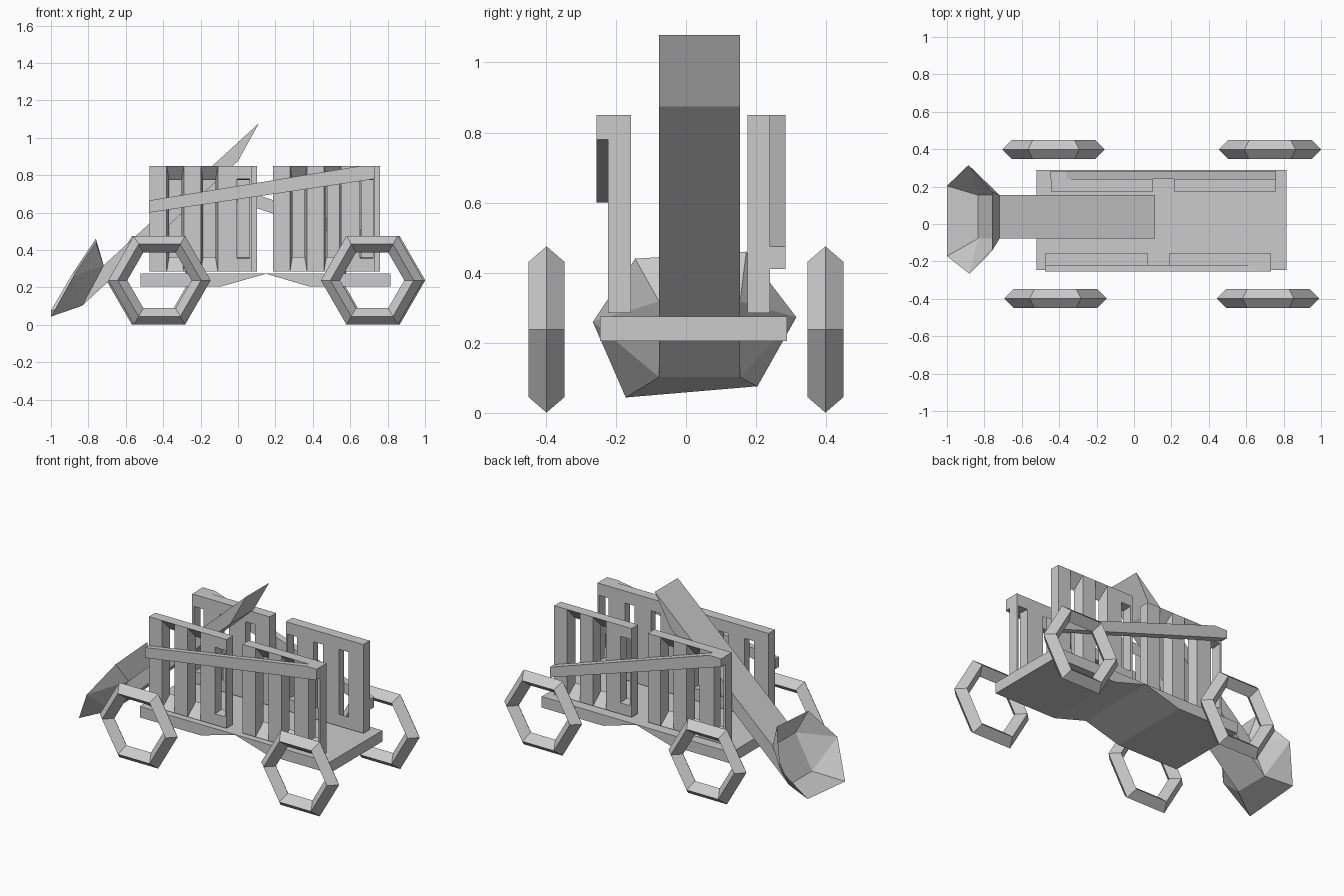
import bpy, bmesh, math
from mathutils import Vector

if "Cube" in bpy.data.objects:
    bpy.data.objects.remove(bpy.data.objects["Cube"])

grey = bpy.data.materials.new("plain_grey")
grey.diffuse_color = (0.6, 0.6, 0.6, 1)
grey.use_nodes = True
grey.node_tree.nodes["Principled BSDF"].inputs["Base Color"].default_value = grey.diffuse_color


def make(name, verts, faces, fix=True):
    me = bpy.data.meshes.new(name)
    me.from_pydata([tuple(v) for v in verts], [], faces)
    bm = bmesh.new()
    bm.from_mesh(me)
    if fix:
        bmesh.ops.remove_doubles(bm, verts=bm.verts, dist=1e-5)
        bmesh.ops.recalc_face_normals(bm, faces=bm.faces)
    bm.to_mesh(me)
    bm.free()
    me.materials.append(grey)
    ob = bpy.data.objects.new(name, me)
    bpy.context.collection.objects.link(ob)
    return ob


def prism(name, profile, y0, y1):
    """Side profile (x, z) extruded along y."""
    n = len(profile)
    verts = [(x, y, z) for y in (y0, y1) for x, z in profile]
    faces = [tuple(range(n)), tuple(range(n, 2 * n))]
    faces += [(i, (i + 1) % n, n + (i + 1) % n, n + i) for i in range(n)]
    return make(name, verts, faces)


def wheel(name, x, y):
    """Six-sided ring with a diamond cross-section."""
    R, r, z, n = 0.223, 0.051, 0.238, 6
    verts, faces = [], []
    for i in range(n):
        a = math.tau * i / n
        for dr, dy in ((r, 0), (0, r), (-r, 0), (0, -r)):
            verts.append((x + (R + dr) * math.cos(a), y + dy,
                          z + (R + dr) * math.sin(a)))
    for i in range(n):
        j = (i + 1) % n
        for k in range(4):
            m = (k + 1) % 4
            faces.append((4 * i + k, 4 * j + k, 4 * j + m, 4 * i + m))
    return make(name, verts, faces)


def fence(name, x_start, y_out, direction):
    """Panel of six columns; every second one is an opening.
    direction = 1 runs along +x facing -y, -1 is turned half round."""
    pitch, depth, z0, z1 = 0.091, 0.065, 0.285, 0.85
    verts, faces = [], []

    def quad(*pts):
        b = len(verts)
        verts.extend((x_start + direction * u, y_out + direction * v, w)
                     for u, v, w in pts)
        faces.append((b, b + 1, b + 2, b + 3))

    def rect(c, v, s):
        mid, h = (c + 0.5) * pitch, pitch / 2 * s
        zm, k = (z0 + z1) / 2, (z1 - z0) / 2 * s
        return [(mid - h, v, zm - k), (mid + h, v, zm - k),
                (mid + h, v, zm + k), (mid - h, v, zm + k)]

    def bridge(a, b):
        for i in range(4):
            j = (i + 1) % 4
            quad(a[i], a[j], b[j], b[i])

    for c in range(6):
        front, back = rect(c, 0, 1), rect(c, depth, 1)
        quad(front[0], front[1], back[1], back[0])
        quad(front[3], front[2], back[2], back[3])
        if c % 2 == 0:                      # solid slat
            quad(*front)
            quad(*back)
        else:
            hole_b = rect(c, depth, 0.73)
            bridge(back, hole_b)
            if c == 5:                      # straight framed slot
                hole_f = rect(c, 0, 0.75)
                bridge(front, hole_f)
                bridge(hole_f, hole_b)
            else:                           # flared opening
                bridge(front, hole_b)
    first, last = (rect(0, 0, 1), rect(0, depth, 1)), (rect(5, 0, 1), rect(5, depth, 1))
    quad(first[0][0], first[0][3], first[1][3], first[1][0])
    quad(last[0][1], last[0][2], last[1][2], last[1][1])
    return make(name, verts, faces)


# Wheels
for name, x, y in (("front_wheel_near", -0.42, -0.398), ("rear_wheel_near", 0.717, -0.398),
                   ("front_wheel_far", -0.43, 0.398), ("rear_wheel_far", 0.727, 0.398)):
    wheel(name, x, y)

# Deck with a shallow groove underneath
prism("deck", [(-0.52, 0.205), (-0.09, 0.205), (0.15, 0.273), (0.38, 0.205),
               (0.815, 0.205), (0.815, 0.275), (-0.52, 0.275)], -0.245, 0.288)

# Side fences
fence("near_fence_front", -0.472, -0.222, 1)
fence("near_fence_rear", 0.187, -0.222, 1)
fence("far_fence_front", 0.101, 0.24, -1)
fence("far_fence_rear", 0.76, 0.24, -1)

# Slanted rails outside the fences
prism("near_rail", [(-0.475, 0.60), (0.732, 0.78), (0.732, 0.85), (0.66, 0.85),
                    (-0.475, 0.665)], -0.255, -0.222)
prism("far_rail", [(0.76, 0.41), (0.76, 0.475), (-0.36, 0.85), (-0.447, 0.85),
                   (-0.447, 0.80)], 0.24, 0.284)

# Loader arm
prism("arm", [(0.112, 1.078), (0.0, 0.875), (-0.833, 0.102), (-0.718, 0.318)],
      -0.077, 0.154)

# Bucket: six-sided rim joined to the arm end
rim = [(-0.76, 0.172, 0.46), (-0.76, -0.145, 0.44), (-0.88, -0.266, 0.26),
       (-1.0, -0.172, 0.044), (-1.0, 0.204, 0.076), (-0.885, 0.315, 0.273)]
base = [(-0.718, 0.154, 0.318), (-0.718, -0.077, 0.318),
        (-0.833, -0.077, 0.102), (-0.833, 0.154, 0.102)]
make("bucket", rim + base, [(0, 1, 7, 6), (1, 2, 7), (2, 8, 7), (2, 3, 8),
                            (3, 4, 9, 8), (4, 5, 9), (5, 6, 9), (5, 0, 6)])
